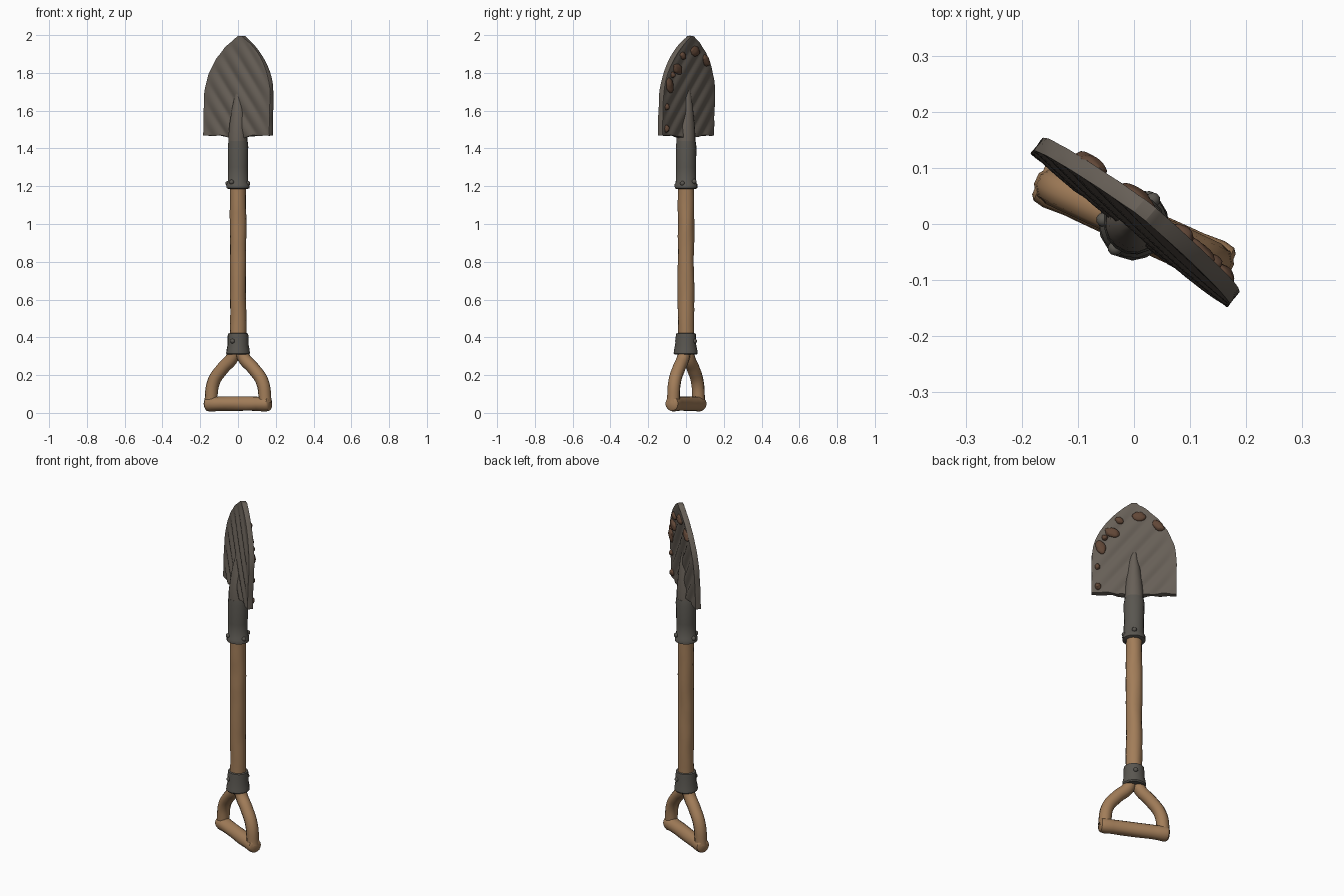
import bpy, bmesh, math, random
from mathutils import Vector, noise

random.seed(4)
if "Cube" in bpy.data.objects:
    bpy.data.objects.remove(bpy.data.objects["Cube"], do_unlink=True)

BLADE_TURN = math.radians(-38)
GRIP_TURN = math.radians(-25)


def material(name, color):
    m = bpy.data.materials.new(name)
    m.use_nodes = True
    m.diffuse_color = (*color, 1)
    m.node_tree.nodes["Principled BSDF"].inputs["Base Color"].default_value = (*color, 1)
    return m


STEEL = material("worn steel", (0.135, 0.115, 0.095))
IRON = material("dark iron", (0.10, 0.093, 0.08))
WOOD = material("warm wood", (0.36, 0.205, 0.1))
MUD = material("dried mud", (0.12, 0.063, 0.038))


def finish(name, bm, mat, turn=0.0):
    bmesh.ops.recalc_face_normals(bm, faces=bm.faces)
    me = bpy.data.meshes.new(name)
    bm.to_mesh(me)
    bm.free()
    me.materials.append(mat)
    ob = bpy.data.objects.new(name, me)
    bpy.context.collection.objects.link(ob)
    ob.rotation_euler.z = turn
    smooth(ob)
    return ob


def smooth(ob):
    bpy.ops.object.select_all(action="DESELECT")
    ob.select_set(True)
    bpy.context.view_layer.objects.active = ob
    bpy.ops.object.shade_smooth_by_angle(angle=math.radians(40))


def lathe(name, profile, mat, turn=0.0, wobble=0.0, sides=16, place=None):
    """Stack rings of (radius, height), optionally uneven, and close both ends."""
    bm = bmesh.new()
    rings = []
    for r, z in profile:
        ring = []
        for i in range(sides):
            a = math.tau * i / sides
            p = Vector((math.cos(a), math.sin(a), z * 6))
            k = r + wobble * noise.noise(p * 1.5)
            v = Vector((k * p.x, k * p.y, z))
            ring.append(bm.verts.new(place(v) if place else v))
        rings.append(ring)
    for a, b in zip(rings, rings[1:]):
        for i in range(sides):
            j = (i + 1) % sides
            bm.faces.new((a[i], a[j], b[j], b[i]))
    bm.faces.new(rings[0])
    bm.faces.new(rings[-1])
    return finish(name, bm, mat, turn)


# Blade: a pointed, rippled sheet whose tip leans back
BASE, TIP = 1.468, 1.995


def half_width(z):
    t = max(0, (z - 1.66) / (TIP - 1.66))
    return 0.222 * max(0.03, 1 - t ** 2.1) ** 0.8 if t else 0.222


def lean(z):
    return 0.032 * max(0, (z - BASE) / (TIP - BASE)) ** 1.6


def blade_point(s, t):
    z = BASE + (TIP - BASE) * t
    u = s * half_width(z)
    z -= 0.018 * (1 - t) * max(0, 1 - abs(s) * 2)
    ripple = 0.005 * math.sin(85 * (0.72 * u + 0.6 * z)) * (1 - s ** 4) * (1 - t ** 6)
    return Vector((u, lean(z) + ripple, z))


bm = bmesh.new()
COLS, ROWS = 40, 48
grid = [[bm.verts.new(blade_point(2 * i / COLS - 1, j / ROWS)) for i in range(COLS + 1)]
        for j in range(ROWS + 1)]
for j in range(ROWS):
    for i in range(COLS):
        bm.faces.new((grid[j][i], grid[j][i + 1], grid[j + 1][i + 1], grid[j + 1][i]))
blade = finish("blade", bm, STEEL, BLADE_TURN)
sheet = blade.modifiers.new("thickness", "SOLIDIFY")
sheet.thickness, sheet.offset = 0.03, 0
edge = blade.modifiers.new("soft edge", "BEVEL")
edge.width, edge.segments, edge.angle_limit = 0.007, 2, math.radians(50)

# Socket: a riveted sleeve that tapers into a spine along the blade
lathe("socket", [(0.05, 1.185), (0.061, 1.19), (0.061, 1.21), (0.054, 1.22), (0.053, 1.3),
                 (0.055, 1.41), (0.051, 1.44)], IRON, BLADE_TURN, 0.003)
lathe("blade_spine", [(0.05, 1.42), (0.05, 1.47), (0.044, 1.54), (0.033, 1.62),
                      (0.019, 1.69), (0.004, 1.75)], STEEL, BLADE_TURN, 0.002,
      place=lambda v: Vector((v.x, v.y + lean(v.z), v.z)))

# Shaft and lower collar
lathe("shaft", [(0.043, 0.38 + 0.04 * i) for i in range(22)], WOOD, 0, 0.004)
lathe("collar", [(0.058, 0.308), (0.063, 0.315), (0.061, 0.335), (0.056, 0.36),
                 (0.055, 0.405), (0.053, 0.42), (0.045, 0.422)], IRON, GRIP_TURN, 0.003)

# Rivets on both sides of the socket and on the collar
for k, (angle, z, r) in enumerate([(-128, 1.222, 0.055), (52, 1.225, 0.055), (-20, 1.215, 0.055),
                                   (172, 1.215, 0.055), (-122, 0.38, 0.053), (60, 0.38, 0.053)]):
    a = math.radians(angle)
    bm = bmesh.new()
    bmesh.ops.create_icosphere(bm, subdivisions=2, radius=0.013)
    bmesh.ops.translate(bm, verts=bm.verts, vec=(r * math.cos(a), r * math.sin(a), z))
    finish(f"rivet_{k + 1}", bm, IRON)

# Grip: a bar lying across the bottom
lathe("grip_bar", [(0.028, -0.187), (0.037, -0.18), (0.041, -0.16)]
      + [(0.038, 0.03 * i) for i in range(-4, 5)]
      + [(0.041, 0.16), (0.037, 0.18), (0.028, 0.187)], WOOD, GRIP_TURN, 0.003,
      place=lambda v: Vector((v.z, v.x, v.y + 0.048)))

# Grip arms: mirrored bent tubes from the collar to the bar
for side, label in ((1, "left"), (-1, "right")):
    cu = bpy.data.curves.new(f"grip_arm_{label}", "CURVE")
    cu.dimensions = "3D"
    cu.bevel_depth, cu.bevel_resolution, cu.resolution_u = 0.034, 3, 6
    cu.use_fill_caps = True
    path = [(0.018, 0.35), (0.032, 0.295), (0.09, 0.235), (0.142, 0.165), (0.16, 0.05)]
    sp = cu.splines.new("BEZIER")
    sp.bezier_points.add(len(path) - 1)
    for p, (u, z) in zip(sp.bezier_points, path):
        p.co = (side * u, 0, z)
        p.handle_left_type = p.handle_right_type = "AUTO"
    cu.materials.append(WOOD)
    arm = bpy.data.objects.new(f"grip_arm_{label}", cu)
    bpy.context.collection.objects.link(arm)
    arm.rotation_euler.z = GRIP_TURN

# Mud clods stuck along one edge of the blade's back: across, height, width, length, tilt
CLODS = [(0.19, 1.505, 0.016, 0.02, 0), (0.192, 1.62, 0.013, 0.016, 0),
         (0.175, 1.735, 0.024, 0.04, -20), (0.115, 1.82, 0.04, 0.028, 20),
         (0.078, 1.89, 0.024, 0.018, 30), (-0.025, 1.915, 0.036, 0.026, 0),
         (-0.125, 1.865, 0.038, 0.022, 40), (0.155, 1.79, 0.016, 0.016, 0)]
for k, (u, z, w, h, tilt) in enumerate(CLODS):
    bm = bmesh.new()
    bmesh.ops.create_icosphere(bm, subdivisions=3, radius=1)
    t = math.radians(tilt)
    for v in bm.verts:
        v.co *= 1 + 0.2 * noise.noise(v.co * 1.6 + Vector((k * 3.7, 0, 0)))
        x, y = v.co.x * w, v.co.z * h
        v.co = (u + x * math.cos(t) - y * math.sin(t), lean(z) + 0.016 + v.co.y * 0.016,
                z + x * math.sin(t) + y * math.cos(t))
    finish(f"mud_clod_{k + 1}", bm, MUD, BLADE_TURN)
